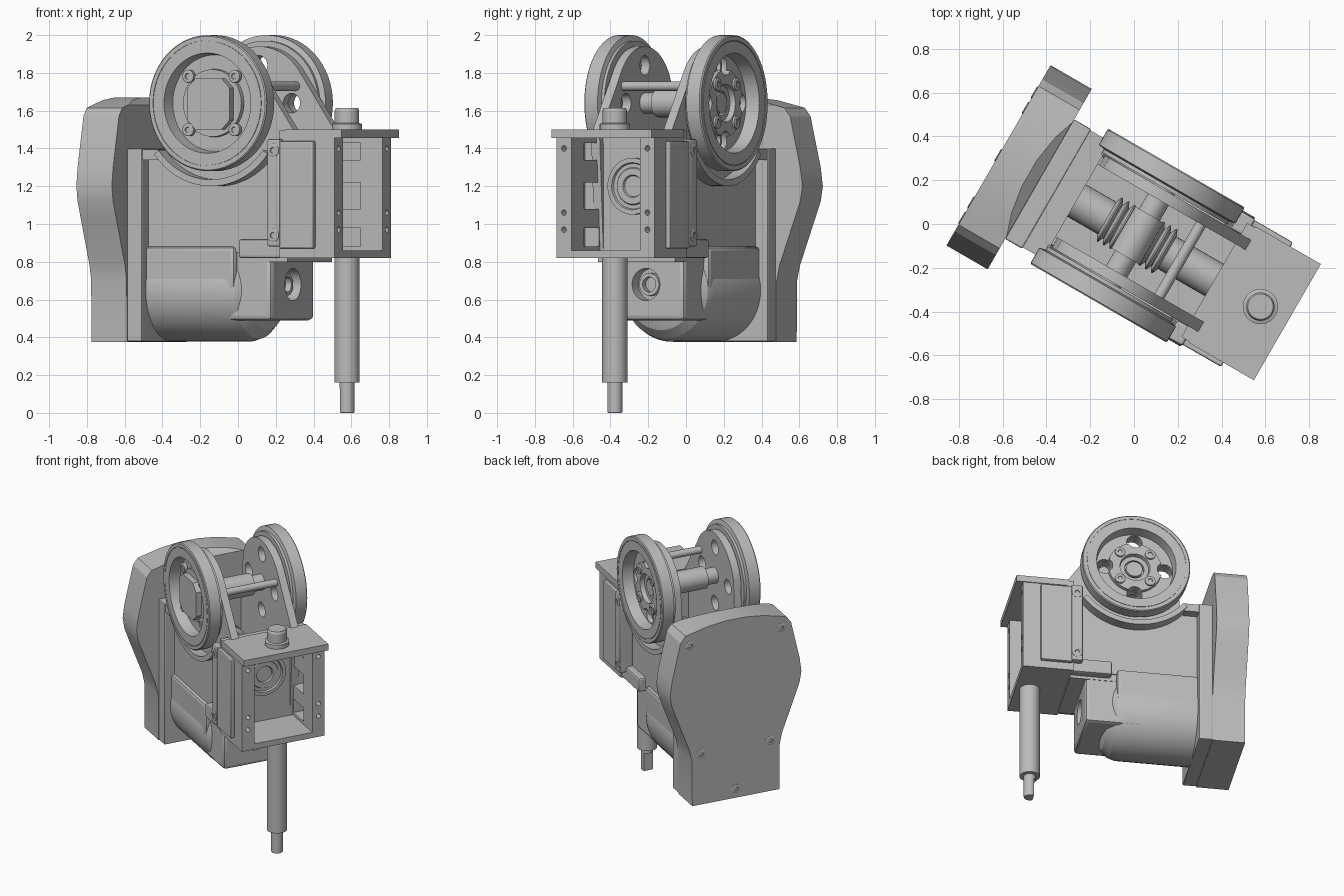
import bpy, bmesh, math
from mathutils import Matrix, Vector

if "Cube" in bpy.data.objects:
    bpy.data.objects.remove(bpy.data.objects["Cube"], do_unlink=True)

grey = bpy.data.materials.new("machined grey")
grey.use_nodes = True
grey.diffuse_color = (0.5, 0.5, 0.5, 1)
grey.node_tree.nodes["Principled BSDF"].inputs["Base Color"].default_value = (0.5, 0.5, 0.5, 1)

# Parts are laid out along a straight axis, then the whole assembly is turned
PLACE = Matrix.Rotation(math.radians(-30), 4, "Z") @ Matrix.Translation((0, -0.038, 0))
WX, WZ = 0.04, 1.64   # wheel axle
SHAFT_X = 0.688       # vertical shaft
WORM_Z = 1.2          # worm shaft height


def smooth(ob):
    bpy.ops.object.select_all(action="DESELECT")
    ob.select_set(True)
    bpy.context.view_layer.objects.active = ob
    bpy.ops.object.shade_smooth_by_angle(angle=math.radians(20))


def finish(name, bm, bevel=0):
    bmesh.ops.recalc_face_normals(bm, faces=bm.faces)
    if bevel:
        edges = [e for e in bm.edges if e.calc_face_angle(0) > 0.6]
        bmesh.ops.bevel(bm, geom=edges, offset=bevel, segments=2, profile=0.5, affect="EDGES")
    mesh = bpy.data.meshes.new(name)
    bm.to_mesh(mesh)
    bm.free()
    mesh.materials.append(grey)
    ob = bpy.data.objects.new(name, mesh)
    bpy.context.collection.objects.link(ob)
    ob.matrix_world = PLACE
    smooth(ob)
    return ob


def box(name, x, y, z, bevel=0):
    bm = bmesh.new()
    bmesh.ops.create_cube(bm, size=1)
    for v in bm.verts:
        v.co = Vector([(r[0] + r[1]) / 2 + c * (r[1] - r[0]) for r, c in zip((x, y, z), v.co)])
    return finish(name, bm, bevel)


def prism(name, pts, axis, lo, hi, bevel=0):
    """Extrude an outline: axis X takes (y, z) points, axis Y takes (x, z)."""
    bm = bmesh.new()
    base = [bm.verts.new((lo, a, b) if axis == "X" else (a, lo, b)) for a, b in pts]
    face = bm.faces.new(base)
    ext = bmesh.ops.extrude_face_region(bm, geom=[face])
    move = Vector((hi - lo, 0, 0) if axis == "X" else (0, hi - lo, 0))
    bmesh.ops.translate(bm, vec=move, verts=[v for v in ext["geom"] if isinstance(v, bmesh.types.BMVert)])
    return finish(name, bm, bevel)


def lathe(name, profile, origin, axis, steps=48, closed=False):
    """Spin (radius, height) points round an axis."""
    bm = bmesh.new()
    turn = Vector((0, 0, 1)).rotation_difference(Vector(axis)).to_matrix()
    vs = [bm.verts.new(Vector(origin) + turn @ Vector((r, 0, h))) for r, h in profile]
    edges = [bm.edges.new(p) for p in zip(vs, vs[1:])]
    if closed:
        edges.append(bm.edges.new((vs[-1], vs[0])))
    bmesh.ops.spin(bm, geom=vs + edges, cent=origin, axis=axis, angle=math.tau, steps=steps)
    bmesh.ops.remove_doubles(bm, verts=bm.verts, dist=0.0005)
    return finish(name, bm)


def rod(name, r, origin, axis, length, steps=32):
    return lathe(name, [(0, 0), (r, 0), (r, length), (0, length)], origin, axis, steps)


def cut(target, cutters):
    for c in cutters:
        mod = target.modifiers.new("cut", "BOOLEAN")
        mod.operation, mod.solver, mod.object = "DIFFERENCE", "EXACT", c
        bpy.context.view_layer.objects.active = target
        bpy.ops.object.modifier_apply(modifier=mod.name)
        bpy.data.objects.remove(c, do_unlink=True)
    smooth(target)


def screw(name, origin, axis, r=0.032):
    lathe(name, [(0, -0.02), (r, -0.02), (r, 0.002), (r * 0.8, 0.005),
                 (r * 0.45, 0.005), (r * 0.4, 0), (0, 0)], origin, axis, 20)


def arc(cx, cz, r, a, b, n):
    return [(cx + r * math.cos(math.radians(a + (b - a) * i / n)),
             cz + r * math.sin(math.radians(a + (b - a) * i / n))) for i in range(n + 1)]


# Gear cover: bell-shaped outline, arched top relieved along its inner edge
half = [(0.315, 0.375), (0.318, 0.7), (0.335, 0.78), (0.425, 1.02), (0.462, 1.12), (0.475, 1.2),
        (0.462, 1.3), (0.4, 1.57), (0.365, 1.615), (0.2, 1.655), (0.07, 1.67)]
cover = prism("gear_cover", half + [(-y, z) for y, z in reversed(half)], "X", -0.692, -0.475)
cut(cover, [prism("relief", [(-0.46, 1.62), (-0.55, 1.685), (-0.46, 1.7)], "Y", -0.5, 0.5)])
for y, z in ((0.33, 1.54), (-0.33, 1.54), (0.25, 0.74), (-0.25, 0.74), (0, 0.44)):
    screw("cover_screw", (-0.692, y, z), (-1, 0, 0))

# Mounting flange and lower motor barrel
box("body_flange", (-0.476, -0.385), (-0.315, 0.315), (0.378, 1.4), 0.008)
barrel = [(-0.4, 0), (-0.4, 0.272), (0.1, 0.272), (0.15, 0.257), (0.2, 0.212), (0.23, 0.13), (0.24, 0)]
lathe("motor_barrel", [(r, x) for x, r in barrel], (0, 0, 0.65), (1, 0, 0))
box("barrel_cradle", (-0.4, 0.15), (-0.265, 0.265), (0.65, 0.88), 0.02)
nose = box("motor_nose", (-0.05, 0.358), (-0.232, 0.232), (0.49, 0.83), 0.025)
cut(nose, [rod("nose_bore", 0.085, (0.29, 0, 0.68), (1, 0, 0), 0.1)])
lathe("nose_bearing", [(0.04, 0), (0.06, 0), (0.06, 0.04), (0.04, 0.04)], (0.285, 0, 0.68), (1, 0, 0), 32, True)

# Upper housing, open on top around the worm
box("housing_floor", (-0.4, 0.46), (-0.235, 0.235), (0.8, 1.0))
box("housing_rear", (-0.4, -0.28), (-0.239, 0.239), (0.85, 1.395))
box("housing_step", (0.19, 0.47), (-0.29, 0.29), (0.82, 0.92), 0.012)

for s, side in ((-1, "right"), (1, "left")):
    def span(a, b):
        return sorted((s * a, s * b))

    def holes():
        return [rod("hole", 0.052, (WX + 0.2 * math.cos(a), s * 0.1, WZ + 0.2 * math.sin(a)),
                    (0, s, 0), 0.4, 20) for a in (k * math.pi / 2 for k in range(4))]

    # Side arm: wall of the housing rising into a rounded wheel support
    outline = ([(-0.39, 0.85), (0.48, 0.85), (0.52, 1.47)] + arc(WX, WZ, 0.3, 30, 165, 20)
               + [(-0.27, 1.38), (-0.39, 1.38)])
    cut(prism(side + "_arm", outline, "Y", s * 0.19, s * 0.242), holes())

    # Wheel with raised rim, scored face and recessed hub
    tread = [(0.065, 0.248), (0.33, 0.248), (0.33, 0.265), (0.36, 0.272), (0.36, 0.35), (0.354, 0.356),
             (0.332, 0.356), (0.332, 0.352), (0.328, 0.352), (0.328, 0.356), (0.265, 0.356),
             (0.255, 0.28), (0.18, 0.28), (0.178, 0.305), (0.1, 0.305), (0.095, 0.275), (0.065, 0.275)]
    wheel = lathe(side + "_wheel", tread, (WX, 0, WZ), (0, s, 0), 64, True)
    if s > 0:
        cut(wheel, holes())
    for k in range(4):
        a, r = math.pi / 4 + k * math.pi / 2, 0.2 if s < 0 else 0.142
        screw("wheel_bolt", (WX + r * math.cos(a), s * 0.315, WZ + r * math.sin(a)), (0, s, 0), 0.034)

    # Curved guard lip under the wheel, running into a rear shoulder
    prism(side + "_wheel_guard", arc(WX, WZ, 0.44, 218, 322, 24) + arc(WX, WZ, 0.405, 322, 218, 24),
          "Y", s * 0.23, s * 0.32)
    box(side + "_rear_shoulder", (-0.4, -0.29), span(0.2, 0.308), (1.34, 1.395))

    # Bracket side wall with three inner slots, outer plates and tapped front face
    wall = box(side + "_bracket_wall", (0.45, 0.785), span(0.21, 0.3), (0.82, 1.46))
    cut(wall, [box("slot", (0.49, 0.65), span(0.15, 0.35), z)
               for z in ((0.88, 0.98), (1.08, 1.22), (1.34, 1.43))]
        + [rod("hole", 0.015, (0.74, s * 0.255, z), (1, 0, 0), 0.1, 12) for z in (0.97, 1.06, 1.4)])
    box(side + "_clamp_plate", (0.39, 0.47), span(0.24, 0.335), (0.88, 1.45), 0.012)
    box(side + "_outer_plate", (0.46, 0.67), span(0.298, 0.328), (0.87, 1.44), 0.008)
    for z in (0.94, 1.39):
        screw("plate_screw", (0.43, s * 0.335, z), (0, s, 0), 0.035)

# Flat-sided cap on the right wheel
prism("wheel_cap", [(WX + x, WZ + z) for x, z in ((-0.13, -0.09), (-0.08, -0.14), (0.08, -0.14), (0.13, -0.09),
                    (0.13, 0.08), (0.08, 0.13), (-0.08, 0.13), (-0.13, 0.08))], "Y", -0.345, -0.28)

# Axle, tie rod and worm shaft between the arms
rod("wheel_axle", 0.055, (WX, -0.28, WZ), (0, 1, 0), 0.56)
rod("axle_hub", 0.075, (WX, -0.11, WZ), (0, 1, 0), 0.22)
rod("tie_rod", 0.025, (0.265, -0.2, 1.73), (0, 1, 0), 0.4, 20)
rod("worm_shaft", 0.085, (-0.3, 0, WORM_Z), (1, 0, 0), 0.76)
for c in (-0.07, 0.15):
    ribs = [(0, c - 0.05)]
    for k in range(3):
        x = c - 0.05 + k * 0.033
        ribs += [(0.09, x), (0.115, x + 0.012), (0.115, x + 0.018), (0.09, x + 0.03)]
    lathe("worm_ribs", ribs + [(0, c + 0.05)], (0, 0, WORM_Z), (1, 0, 0))

# Front bracket: back, floor, top plate and bearing ring
box("bracket_back", (0.45, 0.48), (-0.3, 0.3), (0.82, 1.46))
box("bracket_floor", (0.45, 0.785), (-0.3, 0.3), (0.82, 0.86))
box("bracket_top", (0.485, 0.83), (-0.306, 0.306), (1.455, 1.5))
box("bracket_rear_rail", (0.445, 0.485), (-0.3, 0.3), (1.43, 1.495))
lathe("bearing_ring", [(0, 0), (0.15, 0), (0.15, 0.025), (0.125, 0.025), (0.12, 0.012), (0.1, 0.012),
                       (0.095, 0.02), (0.06, 0.02), (0.055, 0.008), (0, 0.008)], (0.48, 0, WORM_Z), (1, 0, 0))

# Vertical shaft: knob above the bracket, stepped spindle below
lathe("shaft_knob", [(0, 0), (0.08, 0), (0.08, 0.03), (0.065, 0.035), (0.065, 0.1), (0.058, 0.115), (0, 0.115)],
      (SHAFT_X, 0, 1.5), (0, 0, 1))
rod("shaft_spindle", 0.067, (SHAFT_X, 0, 0.16), (0, 0, 1), 0.67, 48)
tip = lathe("shaft_tip", [(0, 0), (0.036, 0), (0.04, 0.006), (0.04, 0.2), (0, 0.2)], (SHAFT_X, 0, 0), (0, 0, 1), 32)
cut(tip, [box("flat", (SHAFT_X - 0.1, SHAFT_X - 0.022), (-0.1, 0.1), (-0.1, 0.13))])
